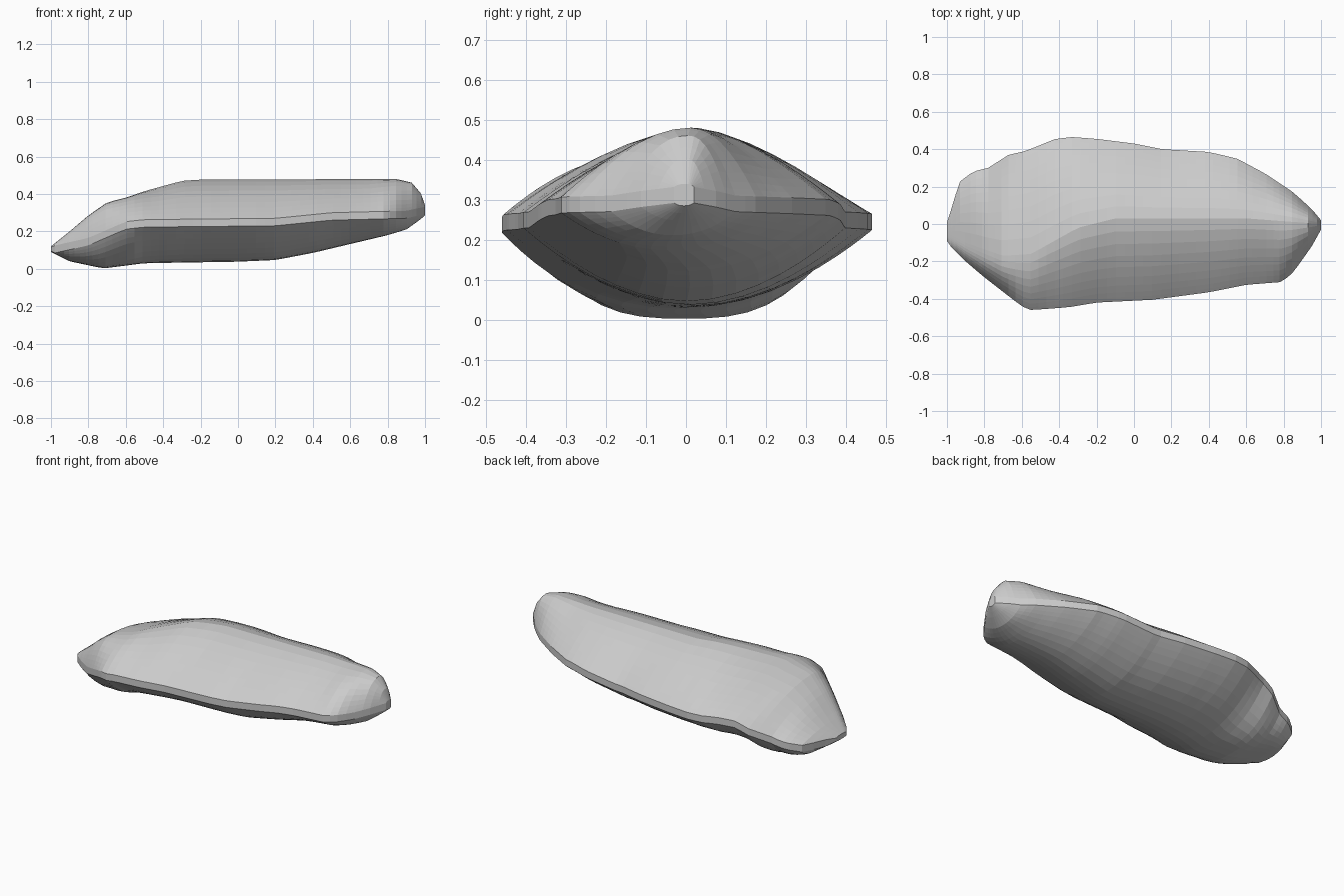
import bpy, bmesh, math

if "Cube" in bpy.data.objects:
    bpy.data.objects.remove(bpy.data.objects["Cube"])

# Outlines read along the length: (x, value)
LEFT = [(-1, -.09), (-.98, -.12), (-.9, -.2), (-.8, -.285), (-.6, -.44), (-.55, -.46), (-.35, -.445),
        (-.2, -.42), (.1, -.405), (.4, -.365), (.6, -.325), (.79, -.31), (.85, -.26), (.95, -.12), (1, -.03)]
RIGHT = [(-1, .01), (-.96, .13), (-.94, .22), (-.86, .28), (-.78, .3), (-.67, .37), (-.58, .39),
         (-.42, .455), (-.33, .465), (-.2, .455), (0, .43), (.15, .4), (.4, .385), (.55, .35),
         (.7, .27), (.85, .17), (.95, .08), (1, .02)]
TOP = [(-1, .12), (-.9, .2), (-.8, .285), (-.7, .355), (-.6, .38), (-.5, .415), (-.3, .47),
       (-.2, .477), (.85, .48), (.93, .46), (.98, .4), (1, .34)]
BOTTOM = [(-1, .09), (-.9, .04), (-.72, .002), (-.5, .03), (0, .038), (.2, .047), (.4, .085),
          (.8, .18), (.9, .21), (.97, .26), (1, .285)]
RIM = [(-1, .1), (-.8, .145), (-.6, .232), (-.5, .243), (.2, .25), (.5, .28), (.9, .29), (1, .312)]
# Where the crest runs: it veers to the front at the sloping left end
RIDGE = [(-1, -.05), (-.9, -.1), (-.7, -.17), (-.55, -.16), (-.3, -.02), (-.1, .03), (.6, .03), (1, 0)]
# Fullness of the upper front, upper back and lower side of each section
UPPER_FRONT = [(-1, 3.5), (-.8, 3.5), (-.65, 2.4), (-.45, 1.6), (.7, 1.55), (.85, 2), (1, 2.5)]
UPPER_BACK = [(-1, 2.4), (-.8, 1.9), (-.5, 1.55), (-.2, 1.5), (.7, 1.55), (.85, 2), (1, 2.5)]
LOWER = [(-1, 4), (-.85, 4), (-.7, 2.9), (-.5, 2.1), (-.3, 1.9), (.6, 1.9), (1, 2.3)]


def sample(curve, x):
    for (x0, v0), (x1, v1) in zip(curve, curve[1:]):
        if x <= x1:
            return v0 + (v1 - v0) * (x - x0) / (x1 - x0)
    return curve[-1][1]


def section(x, n=20):
    """Lens-shaped loop: domed upper side, narrow upright rim, rounder underside."""
    lo, hi, top, bot, rim, crest, front, back, down = (
        sample(c, x) for c in (LEFT, RIGHT, TOP, BOTTOM, RIM, RIDGE, UPPER_FRONT, UPPER_BACK, LOWER))
    high = min(rim + .02, top - .005)
    low = max(rim - .02, bot + .005)
    pts = []
    for mid, edge, peak, powers, sign in ((crest, high, top, (front, back), 1),
                                          ((lo + hi) / 2, low, bot, (down, down), -1)):
        for i in range(n + 1):
            t = sign * math.cos(math.pi * i / n)
            y = mid + t * ((hi - mid) if t > 0 else (mid - lo))
            pts.append((x, y, edge + (peak - edge) * (1 - min(abs(t), 1) ** powers[t > 0])))
    return pts


# Stone body lofted from end to end, with closer sections at the ends
steps = 52
stations = []
for k in range(steps + 1):
    u = 2 * k / steps - 1
    stations.append(0.55 * u + 0.45 * math.sin(u * math.pi / 2))

bm = bmesh.new()
rings = [[bm.verts.new(p) for p in section(x)] for x in stations]
for a, b in zip(rings, rings[1:]):
    for i in range(len(a)):
        j = (i + 1) % len(a)
        bm.faces.new((a[i], a[j], b[j], b[i]))
bm.faces.new(rings[0])
bm.faces.new(rings[-1])
bmesh.ops.recalc_face_normals(bm, faces=bm.faces)

mesh = bpy.data.meshes.new("flat_stone")
bm.to_mesh(mesh)
bm.free()
stone = bpy.data.objects.new("flat_stone", mesh)
bpy.context.collection.objects.link(stone)
